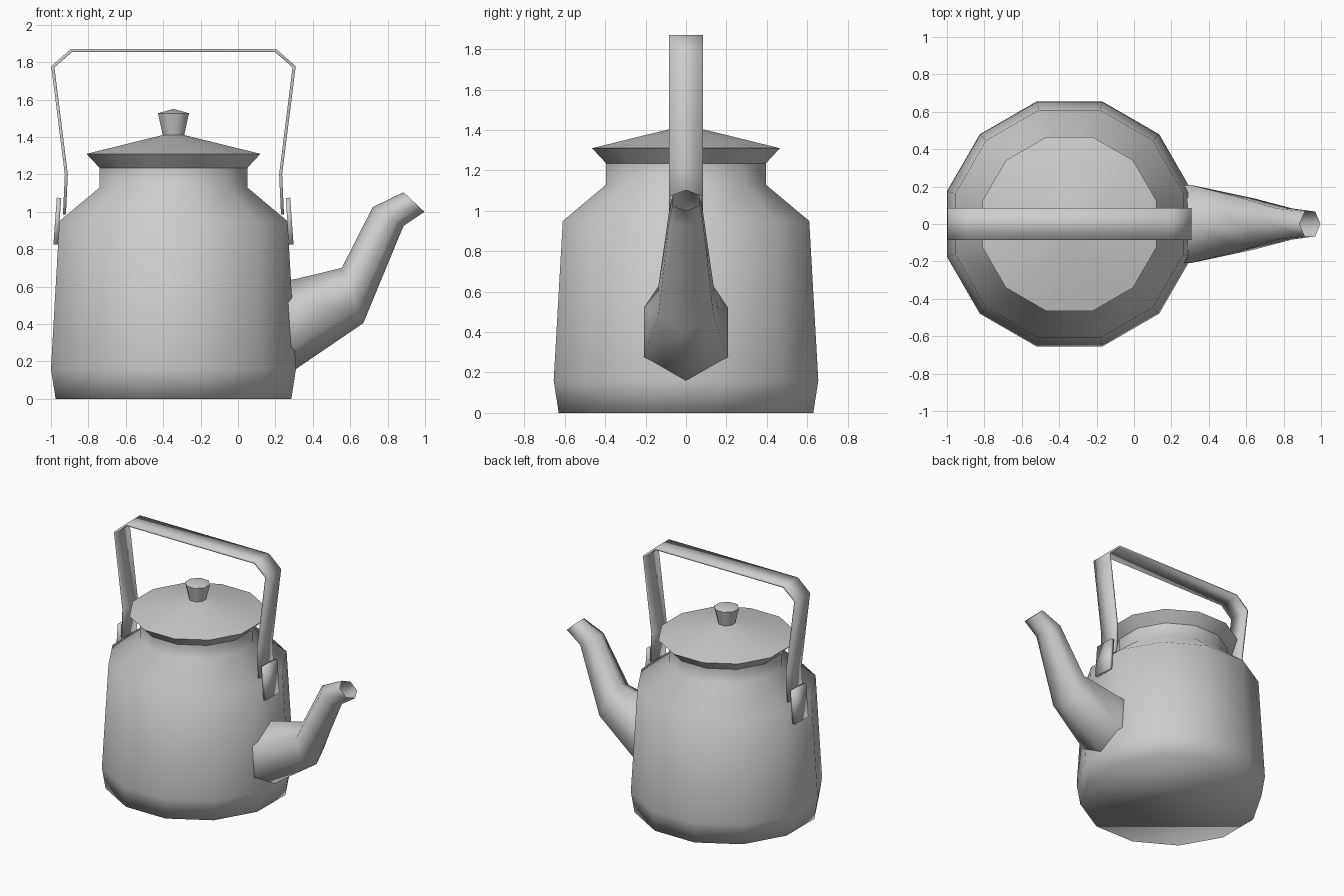
import bpy, math
from mathutils import Vector

if "Cube" in bpy.data.objects:
    bpy.data.objects.remove(bpy.data.objects["Cube"])

CX = -0.345  # axis of the pot


def make(name, verts, faces, angle=None):
    me = bpy.data.meshes.new(name)
    me.from_pydata(verts, [], faces)
    me.update()
    ob = bpy.data.objects.new(name, me)
    bpy.context.collection.objects.link(ob)
    if angle is None:
        me.polygons.foreach_set("use_smooth", [True] * len(me.polygons))
    else:
        bpy.ops.object.select_all(action='DESELECT')
        ob.select_set(True)
        bpy.context.view_layer.objects.active = ob
        bpy.ops.object.shade_smooth_by_angle(angle=math.radians(angle))
    return ob


def skin(rings):
    """Verts and quads joining equal-length rings."""
    n = len(rings[0])
    verts = [v for r in rings for v in r]
    faces = [(i * n + j, i * n + (j + 1) % n, (i + 1) * n + (j + 1) % n, (i + 1) * n + j)
             for i in range(len(rings) - 1) for j in range(n)]
    return verts, faces


def lathe(name, profile, n, bottom=False, apex=None, angle=None):
    """Turn (flat-to-centre radius, z) points around the pot axis."""
    k = math.cos(math.pi / n)
    rings = [[(CX + r / k * math.cos(2 * math.pi * (j + 0.5) / n),
               r / k * math.sin(2 * math.pi * (j + 0.5) / n), z) for j in range(n)]
             for r, z in profile]
    verts, faces = skin(rings)
    if bottom:
        faces.append(tuple(reversed(range(n))))
    if apex is not None:
        top = len(verts) - n
        verts.append((CX, 0, apex))
        faces += [(top + j, top + (j + 1) % n, len(verts) - 1) for j in range(n)]
    return make(name, verts, faces, angle)


def strap(name, path, half_width, thickness, angle=40):
    """Flat band of given width following an x-z path."""
    verts = [(x, y, z) for x, z in path for y in (-half_width, half_width)]
    faces = [(2 * i, 2 * i + 1, 2 * i + 3, 2 * i + 2) for i in range(len(path) - 1)]
    ob = make(name, verts, faces, angle)
    m = ob.modifiers.new("thickness", 'SOLIDIFY')
    m.thickness = thickness
    m.offset = 0
    m.use_even_offset = True
    return ob


# Pot body, lid and knob
lathe("body", [(0.63, 0), (0.655, 0.16), (0.61, 0.95), (0.395, 1.13), (0.395, 1.24)], 12, bottom=True)
lathe("lid", [(0.395, 1.235), (0.465, 1.31), (0.06, 1.41)], 12, apex=1.412, angle=40)
lathe("knob", [(0.055, 1.40), (0.083, 1.527)], 8, apex=1.55, angle=50)

# Spout: hexagonal rings given by their upper and lower points
rings = []
for top, low in [((0.24, 0.63), (0.24, 0.15)), ((0.305, 0.64), (0.31, 0.16)),
                 ((0.555, 0.70), (0.67, 0.405)), ((0.72, 1.025), (0.885, 0.925)),
                 ((0.885, 1.105), (0.997, 1.0))]:
    t, l = Vector((top[0], 0, top[1])), Vector((low[0], 0, low[1]))
    mid, up = (t + l) / 2, (t - l) / 2
    side = Vector((0, up.length, 0))
    rings.append([mid + up * math.cos(a) - side * math.sin(a)
                  for a in (math.pi / 3 * j for j in range(6))])
make("spout", *skin([[tuple(v) for v in r] for r in rings]), 70)

# Carrying handle, mirrored about the pot axis
half = [(0.583, 0.985), (0.573, 1.2), (0.645, 1.775), (0.547, 1.862)]
path = [(CX - x, z) for x, z in half] + [(CX + x, z) for x, z in reversed(half)]
strap("handle", path, 0.085, 0.016)

# Handle lugs on both sides
for name, s in (("lug_left", -1), ("lug_right", 1)):
    strap(name, [(CX + s * 0.63, 0.825), (CX + s * 0.612, 1.075)], 0.08, 0.024)
